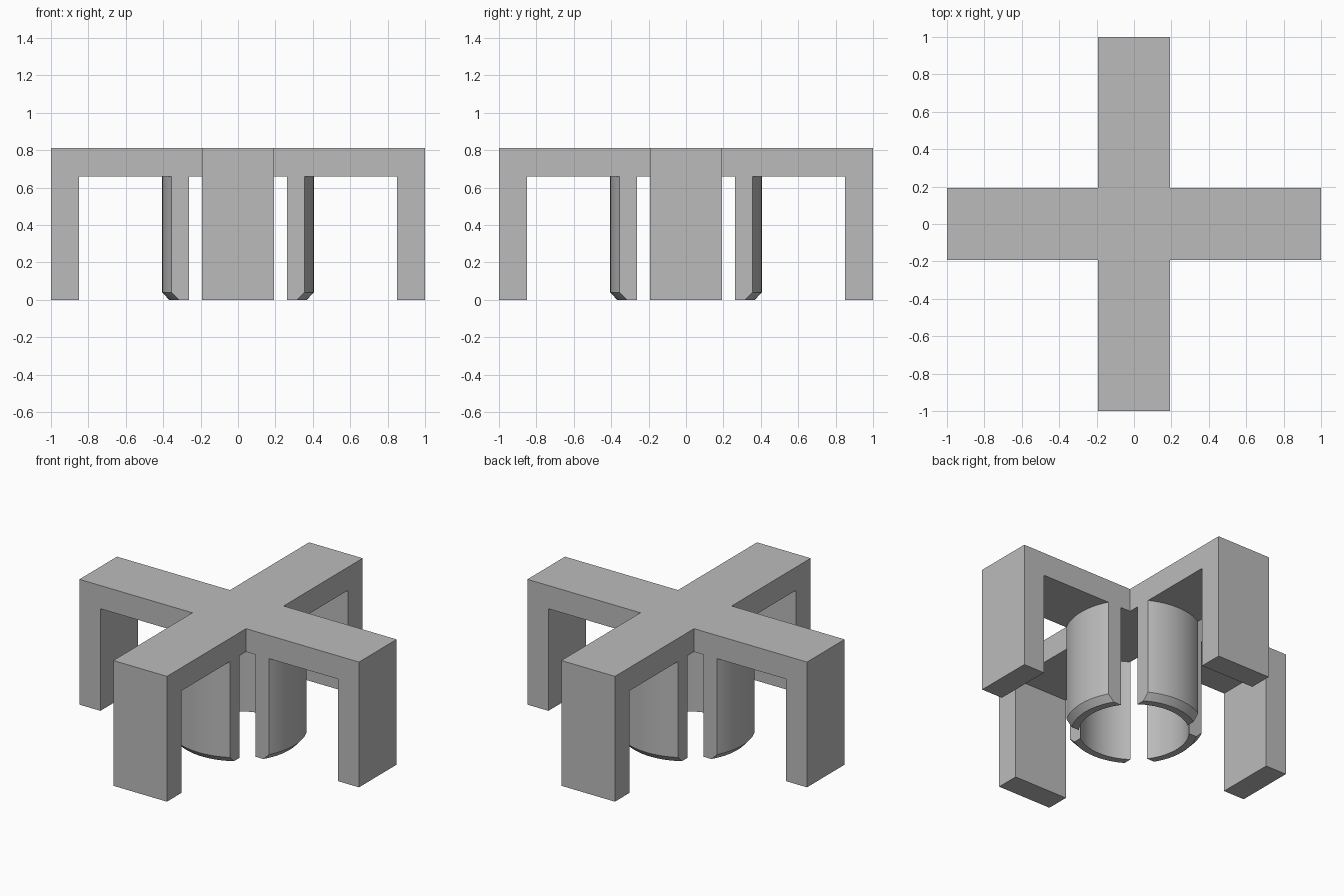
import bpy, bmesh
from math import sqrt, pi, radians
from mathutils import Matrix

if "Cube" in bpy.data.objects:
    bpy.data.objects.remove(bpy.data.objects["Cube"], do_unlink=True)

HALF = 0.192      # half width of an arm
TOP, UNDER = 0.81, 0.66
LEG_IN = 0.85     # inner face of a leg

grey = bpy.data.materials.new("plain grey")
grey.use_nodes = True
colour = (0.5, 0.5, 0.5, 1)
grey.diffuse_color = colour
grey.node_tree.nodes["Principled BSDF"].inputs["Base Color"].default_value = colour


def add_object(name, bm):
    bmesh.ops.remove_doubles(bm, verts=bm.verts, dist=0.0001)
    bmesh.ops.recalc_face_normals(bm, faces=bm.faces)
    mesh = bpy.data.meshes.new(name)
    bm.to_mesh(mesh)
    bm.free()
    mesh.materials.append(grey)
    obj = bpy.data.objects.new(name, mesh)
    bpy.context.collection.objects.link(obj)
    return obj


def quarter_turn(i):
    return Matrix.Rotation(i * pi / 2, 4, "Z")


# Cross-shaped frame: four L-profile arms around a square centre
profile = [(HALF, UNDER), (LEG_IN, UNDER), (LEG_IN, 0), (1, 0), (1, TOP), (HALF, TOP)]
bm = bmesh.new()
for i in range(4):
    turn = quarter_turn(i)
    sides = []
    for y in (-HALF, HALF):
        side = [bm.verts.new(turn @ Matrix.Translation((x, y, z)).translation)
                for x, z in profile]
        bm.faces.new(side)
        sides.append(side)
    a, b = sides
    for k in range(len(profile) - 1):
        bm.faces.new((a[k], a[k + 1], b[k + 1], b[k]))
for z in (UNDER, TOP):
    bm.faces.new([bm.verts.new((x * HALF, y * HALF, z))
                  for x, y in ((-1, -1), (1, -1), (1, 1), (-1, 1))])
add_object("cross_frame", bm)

# Curved clip segments: a chamfered ring section cut to the arm width
section = [(0.324, 0), (0.369, 0), (0.405, 0.04), (0.405, UNDER), (0.324, UNDER)]
STEPS = 24
for i, name in enumerate(("left", "back", "right", "front")):
    bm = bmesh.new()
    turn = quarter_turn(i)
    rings = []
    for s in range(STEPS + 1):
        y = HALF * (2 * s / STEPS - 1)
        rings.append([bm.verts.new(turn @ Matrix.Translation((sqrt(r * r - y * y), y, z)).translation)
                      for r, z in section])
    for a, b in zip(rings, rings[1:]):
        for k in range(len(section)):
            n = (k + 1) % len(section)
            bm.faces.new((a[k], a[n], b[n], b[k]))
    bm.faces.new(rings[0])
    bm.faces.new(rings[-1])
    clip = add_object(name + "_ring_segment", bm)
    bpy.ops.object.select_all(action="DESELECT")
    clip.select_set(True)
    bpy.context.view_layer.objects.active = clip
    bpy.ops.object.shade_smooth_by_angle(angle=radians(25))
